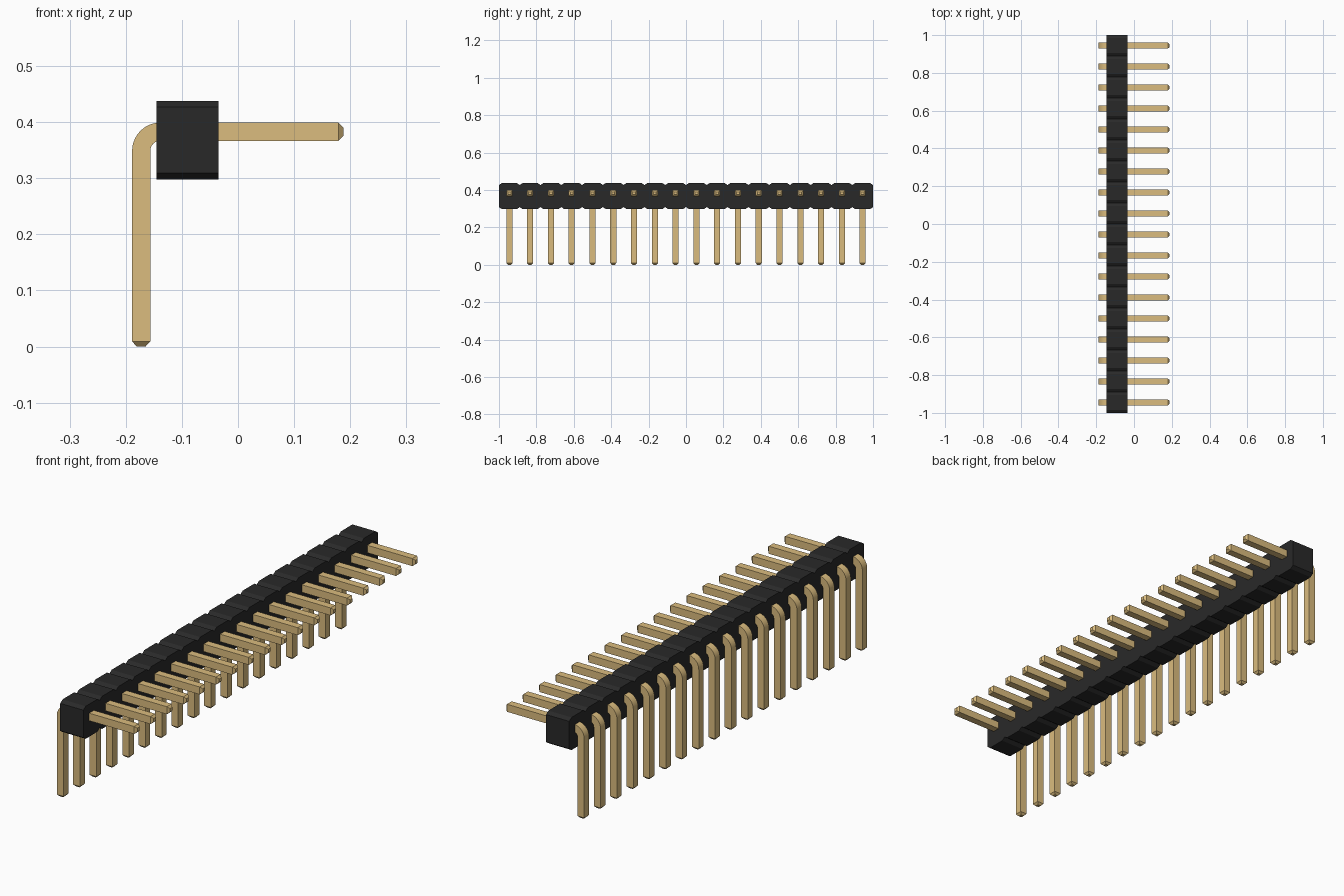
import bpy, bmesh, math
from mathutils import Vector

old = bpy.data.objects.get("Cube")
if old:
    bpy.data.objects.remove(old, do_unlink=True)

COUNT = 18
PITCH = 2 / COUNT


def make_material(name, color, roughness, metallic=0.0):
    mat = bpy.data.materials.new(name)
    mat.use_nodes = True
    mat.diffuse_color = color
    shader = mat.node_tree.nodes["Principled BSDF"]
    shader.inputs["Base Color"].default_value = color
    shader.inputs["Roughness"].default_value = roughness
    shader.inputs["Metallic"].default_value = metallic
    return mat


def finish_mesh(name, bm, mat):
    bmesh.ops.recalc_face_normals(bm, faces=bm.faces)
    mesh = bpy.data.meshes.new(name)
    bm.to_mesh(mesh)
    bm.free()
    mesh.materials.append(mat)
    return mesh


def add_object(name, mesh, y=0.0):
    obj = bpy.data.objects.new(name, mesh)
    obj.location.y = y
    bpy.context.collection.objects.link(obj)
    return obj


black = make_material("black plastic", (0.022, 0.022, 0.022, 1), 0.6)
gold = make_material("gold pin", (0.708, 0.504, 0.210, 1), 0.4)

# Housing: notched outline extruded along x
X0, X1, Z0, Z1 = -0.145, -0.035, 0.298, 0.438
CY, CZ = 0.016, 0.011
top, bottom = [], []
for i in range(COUNT):
    a, b = -1 + i * PITCH, -1 + (i + 1) * PITCH
    for outline, z, step in ((top, Z1, -CZ), (bottom, Z0, CZ)):
        outline += [(a, z + step), (a + CY, z), (b - CY, z)]
top.append((1, Z1 - CZ))
bottom.append((1, Z0 + CZ))

bm = bmesh.new()
face = bm.faces.new([bm.verts.new((X0, y, z)) for y, z in top + bottom[::-1]])
extruded = bmesh.ops.extrude_face_region(bm, geom=[face])
new_verts = [g for g in extruded["geom"] if isinstance(g, bmesh.types.BMVert)]
bmesh.ops.translate(bm, verts=new_verts, vec=(X1 - X0, 0, 0))
add_object("housing", finish_mesh("housing", bm, black))

# Pin: square sections swept along a right-angle path, tapered at both tips
HALF, TIP, TAPER = 0.0162, 0.0075, 0.009
PIN_X, PIN_Z, END_X, RADIUS = -0.1725, 0.383, 0.188, 0.034
STEPS = 10
sections = [(PIN_X, 0, 0, TIP), (PIN_X, TAPER, 0, HALF)]
for i in range(STEPS + 1):
    angle = math.pi / 2 * i / STEPS
    sections.append((PIN_X + RADIUS * (1 - math.cos(angle)),
                     PIN_Z - RADIUS * (1 - math.sin(angle)), angle, HALF))
sections += [(END_X - TAPER, PIN_Z, math.pi / 2, HALF),
             (END_X, PIN_Z, math.pi / 2, TIP)]

bm = bmesh.new()
rings = []
for x, z, angle, half in sections:
    side = Vector((math.cos(angle), 0, -math.sin(angle)))
    ring = []
    for u, v in ((-1, -1), (1, -1), (1, 1), (-1, 1)):
        ring.append(bm.verts.new(Vector((x, v * half, z)) + side * u * half))
    rings.append(ring)
for r, s in zip(rings, rings[1:]):
    for k in range(4):
        n = (k + 1) % 4
        bm.faces.new((r[k], r[n], s[n], s[k]))
bm.faces.new(rings[0])
bm.faces.new(rings[-1])
pin_mesh = finish_mesh("pin", bm, gold)

# One pin per housing segment
pins = [add_object(f"pin_{i + 1}", pin_mesh, -1 + (i + 0.5) * PITCH)
        for i in range(COUNT)]

# Smooth the bends, keep the square edges sharp
bpy.ops.object.select_all(action='DESELECT')
pins[0].select_set(True)
bpy.context.view_layer.objects.active = pins[0]
bpy.ops.object.shade_smooth_by_angle(angle=math.radians(30))
